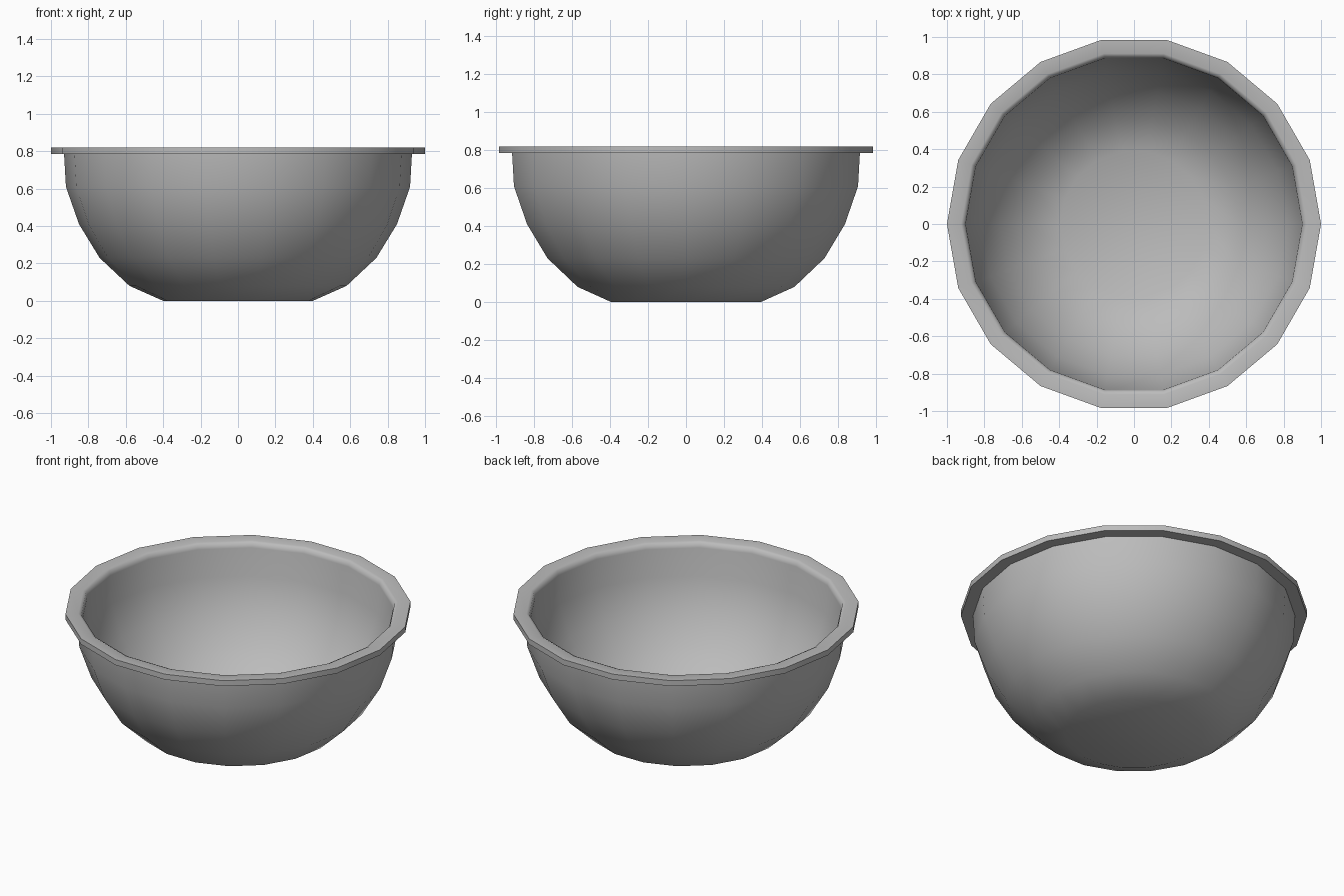
import bpy, bmesh
from math import cos, sin, radians, tau

cube = bpy.data.objects.get("Cube")
if cube:
    bpy.data.objects.remove(cube, do_unlink=True)

SIDES = 18


def make_material(name, colour):
    mat = bpy.data.materials.new(name)
    mat.use_nodes = True
    mat.diffuse_color = colour
    mat.node_tree.nodes["Principled BSDF"].inputs["Base Color"].default_value = colour
    return mat


def lathe(name, profile, mat, smooth_angle):
    """Spin a (radius, height) profile round z, closing both ends."""
    bm = bmesh.new()
    rings = [[bm.verts.new((r * cos(tau * i / SIDES), r * sin(tau * i / SIDES), z))
              for i in range(SIDES)] for r, z in profile]
    for low, high in zip(rings, rings[1:]):
        for i in range(SIDES):
            j = (i + 1) % SIDES
            bm.faces.new((low[i], low[j], high[j], high[i]))
    bm.faces.new(rings[0][::-1])
    bm.faces.new(rings[-1])
    mesh = bpy.data.meshes.new(name)
    bm.to_mesh(mesh)
    bm.free()
    mesh.materials.append(mat)
    obj = bpy.data.objects.new(name, mesh)
    bpy.context.collection.objects.link(obj)
    bpy.ops.object.select_all(action='DESELECT')
    obj.select_set(True)
    bpy.context.view_layer.objects.active = obj
    bpy.ops.object.shade_smooth_by_angle(angle=radians(smooth_angle))
    return obj


grey = make_material("plain_grey", (0.5, 0.5, 0.5, 1))

# Outer wall from the flat base up to the rim
outer = [(0.40, 0), (0.58, 0.08), (0.74, 0.23), (0.85, 0.41), (0.92, 0.61), (0.93, 0.785)]
# Overhanging rim with a softened inner lip
rim = [(1.0, 0.785), (1.0, 0.82), (0.925, 0.82), (0.908, 0.812), (0.90, 0.785)]
# Inner wall down to the flat floor
inner = [(0.89, 0.61), (0.82, 0.42), (0.715, 0.25), (0.565, 0.11), (0.395, 0.03)]

lathe("bowl", outer + rim + inner, grey, 50)
